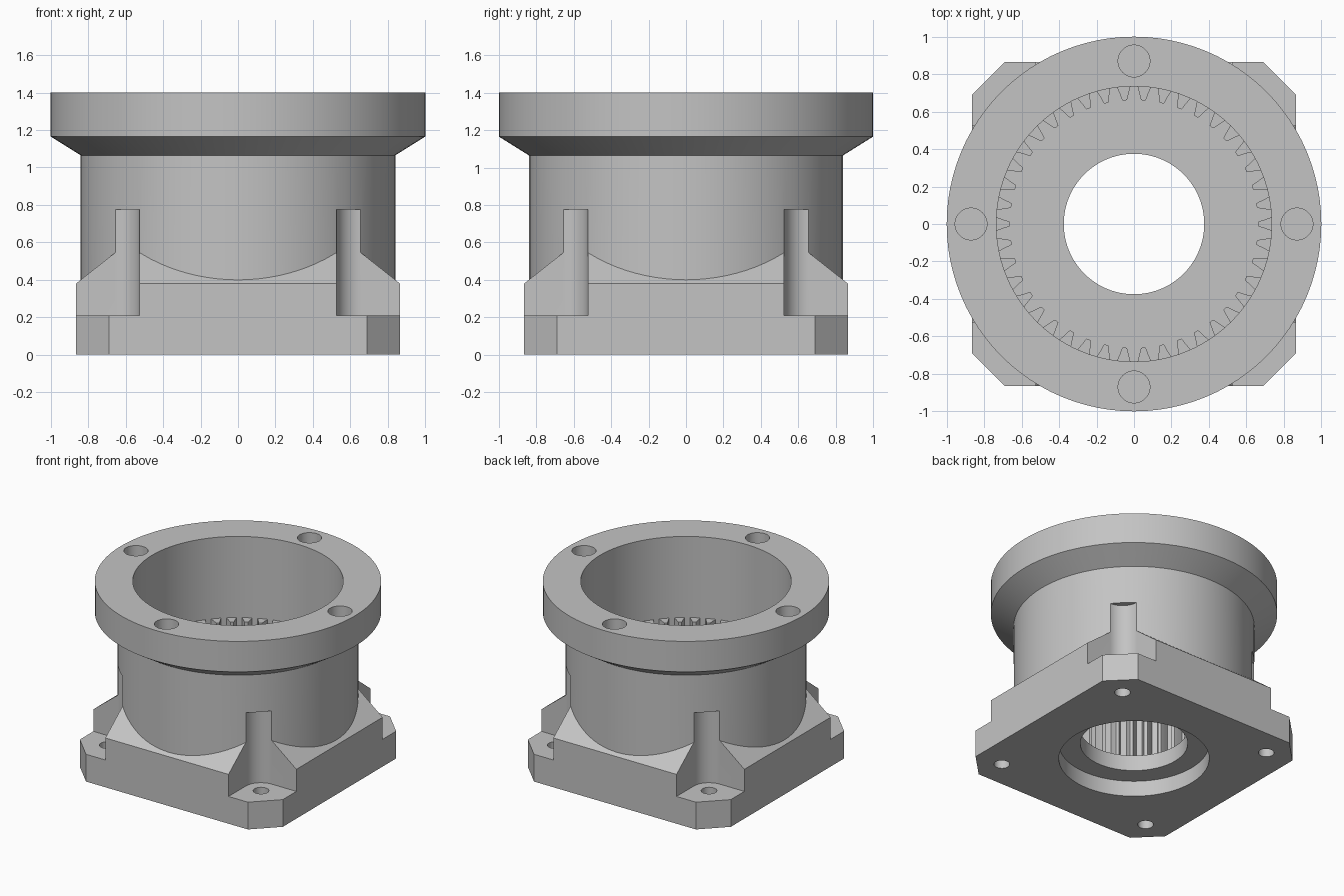
import bpy
import bmesh
from math import cos, sin, pi, radians
from mathutils import Matrix

old = bpy.data.objects.get("Cube")
if old:
    bpy.data.objects.remove(old, do_unlink=True)

GREY = 0.55
metal = bpy.data.materials.new("plain_grey")
metal.use_nodes = True
metal.diffuse_color = (GREY, GREY, GREY, 1)
metal.node_tree.nodes["Principled BSDF"].inputs["Base Color"].default_value = (GREY, GREY, GREY, 1)


def circle(r, cx=0, cy=0, n=96):
    return [(cx + r * cos(2 * pi * i / n), cy + r * sin(2 * pi * i / n)) for i in range(n)]


def cut_square(h, c):
    """Square outline of half width h with its corners cut back to c."""
    return [(h, -c), (h, c), (c, h), (-c, h), (-h, c), (-h, -c), (-c, -h), (c, -h)]


def add_loft(bm, sections, turn=0.0):
    """Closed solid through a stack of (outline, z) sections, turned about z."""
    rot = Matrix.Rotation(turn, 3, 'Z')
    rings = []
    for outline, z in sections:
        ring = [bm.verts.new((x, y, z)) for x, y in outline]
        for v in ring:
            v.co = rot @ v.co
        rings.append(ring)
    n = len(rings[0])
    for a, b in zip(rings, rings[1:]):
        for i in range(n):
            j = (i + 1) % n
            bm.faces.new((a[i], a[j], b[j], b[i]))
    bm.faces.new(rings[0][::-1])
    bm.faces.new(rings[-1])


def loft_object(name, sections, turns=(0.0,)):
    bm = bmesh.new()
    for t in turns:
        add_loft(bm, sections, t)
    bmesh.ops.recalc_face_normals(bm, faces=bm.faces)
    mesh = bpy.data.meshes.new(name)
    bm.to_mesh(mesh)
    bm.free()
    mesh.materials.append(metal)
    obj = bpy.data.objects.new(name, mesh)
    bpy.context.collection.objects.link(obj)
    return obj


def select_only(obj):
    bpy.ops.object.select_all(action='DESELECT')
    obj.select_set(True)
    bpy.context.view_layer.objects.active = obj


def combine(target, tool, operation):
    """Apply a boolean and discard the tool."""
    mod = target.modifiers.new("boolean", 'BOOLEAN')
    mod.operation = operation
    mod.solver = 'EXACT'
    mod.object = tool
    select_only(target)
    bpy.ops.object.modifier_apply(modifier=mod.name)
    bpy.data.objects.remove(tool, do_unlink=True)


quarters = [i * pi / 2 for i in range(4)]

# Square mounting base with sloped shoulders
housing = loft_object("housing", [
    (cut_square(0.865, 0.69), 0), (cut_square(0.865, 0.69), 0.38),
    (cut_square(0.5, 0.45), 0.668)])

# Round barrel with a flared top flange
barrel = loft_object("barrel", [
    (circle(0.84), 0.05), (circle(0.84), 1.065),
    (circle(1.0), 1.165), (circle(1.0), 1.4)])
combine(housing, barrel, 'UNION')

# Stepped bore: bottom recess, shaft hole, main cavity
bore = loft_object("bore_cutter", [
    (circle(0.525), -0.1), (circle(0.525), 0.12),
    (circle(0.375), 0.12), (circle(0.375), 0.24),
    (circle(0.735), 0.24), (circle(0.735), 1.5)])
combine(housing, bore, 'DIFFERENCE')

# Corner pockets with a rounded inner edge
c, r = 0.655, 0.13
arc = [(c + r * cos(radians(a)), c + r * sin(radians(a))) for a in range(180, 271, 6)]
pocket = arc + [(1.2, c - r), (1.2, 1.2), (c - r, 1.2)]
combine(housing, loft_object("pocket_cutter", [(pocket, 0.21), (pocket, 0.775)], quarters),
        'DIFFERENCE')

# Bolt holes through the base corners
bolt = circle(0.055, c, c, 32)
combine(housing, loft_object("bolt_cutter", [(bolt, -0.1), (bolt, 0.3)], quarters), 'DIFFERENCE')

# Blind holes in the flange
blind = circle(0.085, 0.87, 0, 40)
combine(housing, loft_object("flange_hole_cutter", [(blind, 1.2), (blind, 1.5)], quarters),
        'DIFFERENCE')

# Internal gear teeth around the cavity
flank = [(0.745, 0.038), (0.728, 0.034), (0.70, 0.024), (0.672, 0.016), (0.662, 0.011)]
tooth = flank + [(x, -y) for x, y in reversed(flank)]
teeth = loft_object("gear_teeth", [(tooth, 0.235), (tooth, 0.775)],
                    [2 * pi * i / 42 for i in range(42)])

for obj in (housing, teeth):
    select_only(obj)
    bpy.ops.object.shade_smooth_by_angle(angle=radians(25))
